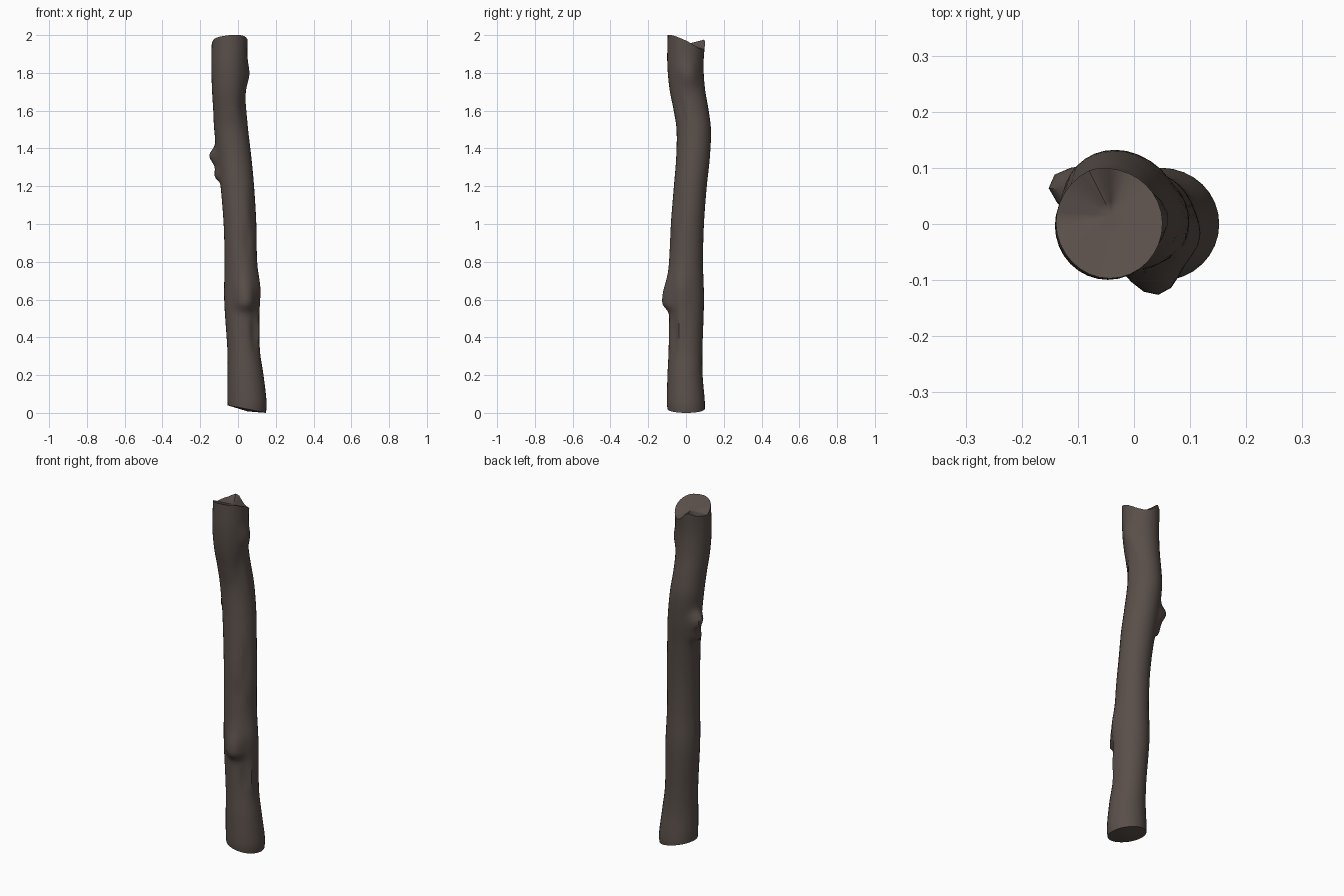
import bpy, bmesh, math

if "Cube" in bpy.data.objects:
    bpy.data.objects.remove(bpy.data.objects["Cube"])

SIDES, RINGS = 32, 110

# Log outline read at each height: z, left x, right x, front y, back y
OUTLINE = [
    (0.00, -.048, .148, -.095, .098), (0.05, -.055, .152, -.101, .100),
    (0.20, -.055, .135, -.098, .088), (0.33, -.056, .116, -.092, .087),
    (0.60, -.073, .108, -.088, .095), (0.80, -.071, .100, -.088, .090),
    (1.00, -.076, .097, -.080, .095), (1.20, -.092, .085, -.064, .110),
    (1.35, -.108, .071, -.052, .126), (1.50, -.126, .053, -.050, .132),
    (1.60, -.131, .042, -.065, .120), (1.72, -.138, .040, -.088, .100),
    (1.85, -.141, .046, -.099, .093), (2.00, -.138, .052, -.097, .105),
]
# Knots and hollows: angle, z, push, angular width, width above, width below
BUMPS = [
    (-78, .58, .038, 26, .10, .035),
    (-70, .67, .012, 34, .10, .07),
    (-18, .66, .015, 26, .10, .12),
    (-45, .42, -.010, 14, .10, .09),
    (-22, .45, .008, 12, .08, .10),
    (166, 1.36, .045, 20, .045, .050),
    (172, 1.25, .028, 17, .05, .022),
    (150, 1.30, .018, 14, .06, .07),
    (8, 1.79, .019, 26, .07, .06),
    (-30, 1.62, -.008, 18, .08, .08),
    (-35, 1.05, -.007, 16, .12, .12),
    (-65, .92, -.006, 16, .07, .07),
    (-15, 1.60, .007, 12, .06, .10),
]
# Broken top rim heights by angle
RIM = [(-180, 1.95), (-150, 1.98), (-90, 2.0), (-45, 1.998), (0, 1.97),
       (45, 1.93), (80, 1.93), (108, 1.975), (135, 1.96), (180, 1.95)]


def lookup(table, v):
    """Smoothly blend between table rows."""
    for a, b in zip(table, table[1:]):
        if v <= b[0]:
            break
    i = table.index(a)
    t = max(0, min(1, (v - a[0]) / (b[0] - a[0])))
    p, q = table[max(i - 1, 0)], table[min(i + 2, len(table) - 1)]
    out = []
    for k in range(1, len(a)):
        h = b[0] - a[0]
        ma = (b[k] - p[k]) / (b[0] - p[0]) * h
        mb = (q[k] - a[k]) / (q[0] - a[0]) * h
        out.append((2*t**3 - 3*t*t + 1) * a[k] + (t**3 - 2*t*t + t) * ma
                   + (3*t*t - 2*t**3) * b[k] + (t**3 - t*t) * mb)
    return out


def surface(deg, z):
    """Point on the bark at this angle and height."""
    x0, x1, y0, y1 = lookup(OUTLINE, z)
    push = 0
    for a, bz, amount, w, up, down in BUMPS:
        da = (deg - a + 180) % 360 - 180
        dz = z - bz
        push += amount * math.exp(-(da / w)**2 - (dz / (up if dz > 0 else down))**2)
    r = math.radians(deg)
    return ((x0 + x1) / 2 + ((x1 - x0) / 2 + push) * math.cos(r),
            (y0 + y1) / 2 + ((y1 - y0) / 2 + push) * math.sin(r), z)


angles = [-180 + 360 * i / SIDES for i in range(SIDES)]
bm = bmesh.new()


def bridge(low, high):
    for i in range(SIDES):
        j = (i + 1) % SIDES
        bm.faces.new((low[i], low[j], high[j], high[i]))


# Trunk with slanted lower end and broken upper rim
rings = []
for k in range(RINGS + 1):
    t = k / RINGS
    ring = []
    for a in angles:
        zb = .02 - .02 * math.cos(math.radians(a))
        zt = min(2.0, lookup(RIM, a)[0])
        ring.append(bm.verts.new(surface(a, zb + (zt - zb) * t)))
    rings.append(ring)
for low, high in zip(rings, rings[1:]):
    bridge(low, high)


# End caps: inner rings closing on a middle point
def cap(rim, centre, flip):
    last = rim
    for s in (.65, .3):
        ring = [bm.verts.new([c + (p - c) * s for p, c in zip(v.co, centre)]) for v in rim]
        bridge(ring, last) if flip else bridge(last, ring)
        last = ring
    mid = bm.verts.new(centre)
    for i in range(SIDES):
        bm.faces.new((last[i], last[(i + 1) % SIDES], mid))


cap(rings[-1], (-.04, .015, 1.955), False)
cap(rings[0], (.05, 0, .008), True)
bmesh.ops.recalc_face_normals(bm, faces=bm.faces)

mesh = bpy.data.meshes.new("log")
bm.to_mesh(mesh)
bm.free()
log = bpy.data.objects.new("log", mesh)
bpy.context.collection.objects.link(log)

# Single bark colour
bark = bpy.data.materials.new("dark grey brown bark")
bark.diffuse_color = (.100, .078, .068, 1)
bark.use_nodes = True
bark.node_tree.nodes["Principled BSDF"].inputs["Base Color"].default_value = bark.diffuse_color
mesh.materials.append(bark)

bpy.context.view_layer.objects.active = log
log.select_set(True)
bpy.ops.object.shade_smooth_by_angle(angle=math.radians(40))
